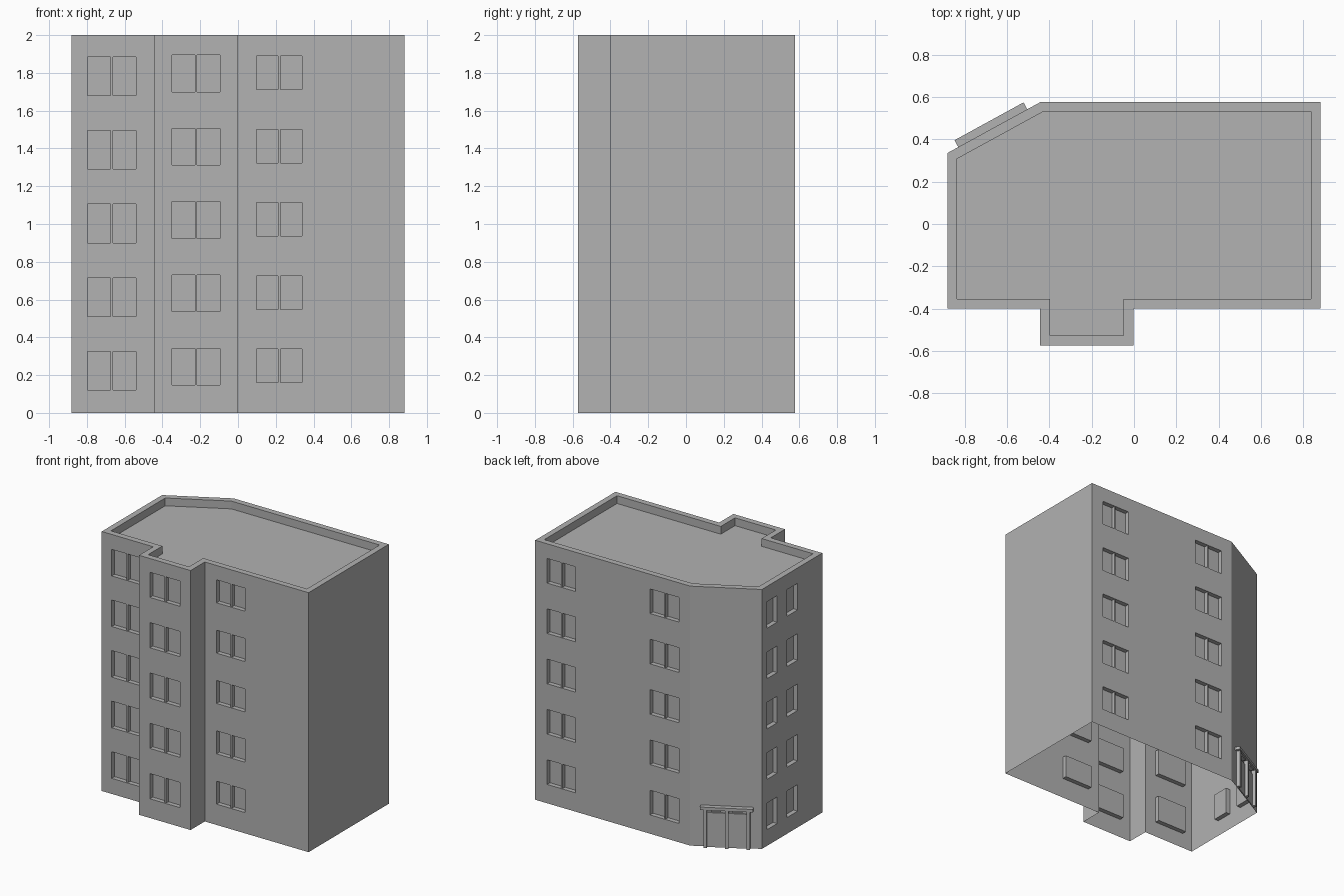
import bpy, bmesh
from mathutils import Vector

cube = bpy.data.objects.get("Cube")
if cube:
    bpy.data.objects.remove(cube, do_unlink=True)

HEIGHT, ROOF, PARAPET = 2.0, 1.94, 0.046
RECESS, FLOORS = 0.035, 5
UP = Vector((0, 0, 1))

grey = bpy.data.materials.new("plaster_grey")
grey.use_nodes = True
shade = (0.445, 0.445, 0.445, 1)
grey.diffuse_color = shade
grey.node_tree.nodes["Principled BSDF"].inputs["Base Color"].default_value = shade

# Footprint, counter-clockwise from the front left of the elevation
plan = [Vector((x, y, 0)) for x, y in (
    (-0.882, -0.4), (-0.443, -0.4), (-0.443, -0.573), (-0.003, -0.573),
    (-0.003, -0.4), (0.882, -0.4), (0.882, 0.577), (-0.44, 0.577), (-0.882, 0.335))]
N = len(plan)


class Wall:
    """Local frame of one wall: along it, outward from it, and up."""
    def __init__(self, i):
        self.a, self.b = plan[i], plan[(i + 1) % N]
        self.along = (self.b - self.a).normalized()
        self.out = self.along.cross(UP)
        self.length = (self.b - self.a).length

    def at(self, u, d, z):
        return self.a + self.along * u + self.out * d + UP * z


def finish(bm, name):
    mesh = bpy.data.meshes.new(name)
    bm.to_mesh(mesh)
    bm.free()
    mesh.materials.append(grey)
    obj = bpy.data.objects.new(name, mesh)
    bpy.context.collection.objects.link(obj)
    return obj


def quad(bm, *pts):
    return bm.faces.new([bm.verts.new(p) for p in pts])


def add_box(bm, wall, u, d, z):
    """Box given by (low, high) spans in a wall's frame."""
    v = [[[bm.verts.new(wall.at(a, b, c)) for c in z] for b in d] for a in u]
    faces = []
    for s in (0, 1):
        faces += [[v[s][0][0], v[s][1][0], v[s][1][1], v[s][0][1]],
                  [v[0][s][0], v[1][s][0], v[1][s][1], v[0][s][1]],
                  [v[0][0][s], v[1][0][s], v[1][1][s], v[0][1][s]]]
    made = [bm.faces.new(f) for f in faces]
    bmesh.ops.recalc_face_normals(bm, faces=made)


def build_wall(name, wall, columns=(), sill=0.0, head=0.0, pitch=0.0, post=True):
    """Wall sheet with a grid of recessed windows."""
    bm = bmesh.new()
    us = [0] + [u for c in columns for u in c] + [wall.length]
    zs = [0] + [f * pitch + e for f in range(FLOORS) for e in (sill, head) if columns] + [HEIGHT]
    panes = []
    for i, (u0, u1) in enumerate(zip(us, us[1:])):
        for j, (z0, z1) in enumerate(zip(zs, zs[1:])):
            face = quad(bm, wall.at(u0, 0, z0), wall.at(u1, 0, z0),
                        wall.at(u1, 0, z1), wall.at(u0, 0, z1))
            if i % 2 and j % 2:
                panes.append((face, u0, u1, z0, z1))
    bmesh.ops.remove_doubles(bm, verts=bm.verts, dist=1e-5)
    # Push each opening inward, leaving its reveals
    for face, *_ in panes:
        pane = bmesh.ops.extrude_discrete_faces(bm, faces=[face])["faces"][0]
        rim = [v.co.copy() for v in pane.verts]
        for v in pane.verts:
            v.co -= wall.out * RECESS
        back = [v.co.copy() for v in pane.verts]
        for k in range(4):
            m = (k + 1) % 4
            quad(bm, rim[k], rim[m], back[m], back[k])
    bmesh.ops.remove_doubles(bm, verts=bm.verts, dist=1e-5)
    finish(bm, name)
    # Slim centre posts
    if panes and post:
        bm = bmesh.new()
        for _, u0, u1, z0, z1 in panes:
            mid = (u0 + u1) / 2
            add_box(bm, wall, (mid - 0.006, mid + 0.006), (-RECESS, -0.006), (z0, z1))
        finish(bm, name + "_window_posts")


walls = [Wall(i) for i in range(N)]
build_wall("front_left_wall", walls[0], [(0.085, 0.342)], 0.12, 0.325, 0.39)
build_wall("bay_left_side", walls[1])
build_wall("bay_front_wall", walls[2], [(0.093, 0.348)], 0.148, 0.342, 0.388)
build_wall("bay_right_side", walls[3])
build_wall("front_right_wall", walls[4], [(0.1, 0.342)], 0.16, 0.337, 0.388)
build_wall("blank_side_wall", walls[5])
build_wall("back_wall", walls[6], [(0.102, 0.345), (0.98, 1.226)], 0.145, 0.335, 0.388)
build_wall("entrance_wall", walls[7])
build_wall("windowed_side_wall", walls[8], [(0.061, 0.185), (0.305, 0.435)],
           0.125, 0.33, 0.388, post=False)

# Parapet rim, its inner face and the sunken roof
inner = []
for i in range(N):
    n0, n1 = walls[i - 1].out, walls[i].out
    inner.append(plan[i] - (n0 + n1) * (PARAPET / (1 + n0.dot(n1))))
bm = bmesh.new()
for i in range(N):
    j = (i + 1) % N
    top, low = UP * HEIGHT, UP * ROOF
    quad(bm, plan[i] + top, plan[j] + top, inner[j] + top, inner[i] + top)
    quad(bm, inner[i] + top, inner[j] + top, inner[j] + low, inner[i] + low)
bm.faces.new([bm.verts.new(p + UP * ROOF) for p in inner])
bmesh.ops.remove_doubles(bm, verts=bm.verts, dist=1e-5)
finish(bm, "parapet_and_roof")

# Entrance on the angled wall: canopy, posts, door leaves and lintel blocks
entry = walls[7]
centre = entry.length / 2 + 0.007
parts = {
    "entrance_canopy": [(0, 0.186, 0.037, 0.295, 0.318)],
    "entrance_posts": [(s * 0.152, 0.012, 0.03, 0, 0.295) for s in (-1, 0, 1)],
    "door_leaves": [(s * 0.076, 0.064, 0.008, 0, 0.265) for s in (-1, 1)],
    "canopy_brackets": [(s * 0.076, 0.035, 0.025, 0.28, 0.295) for s in (-1, 1)],
}
for name, blocks in parts.items():
    bm = bmesh.new()
    for u, half, depth, z0, z1 in blocks:
        add_box(bm, entry, (centre + u - half, centre + u + half), (0, depth), (z0, z1))
    finish(bm, name)
